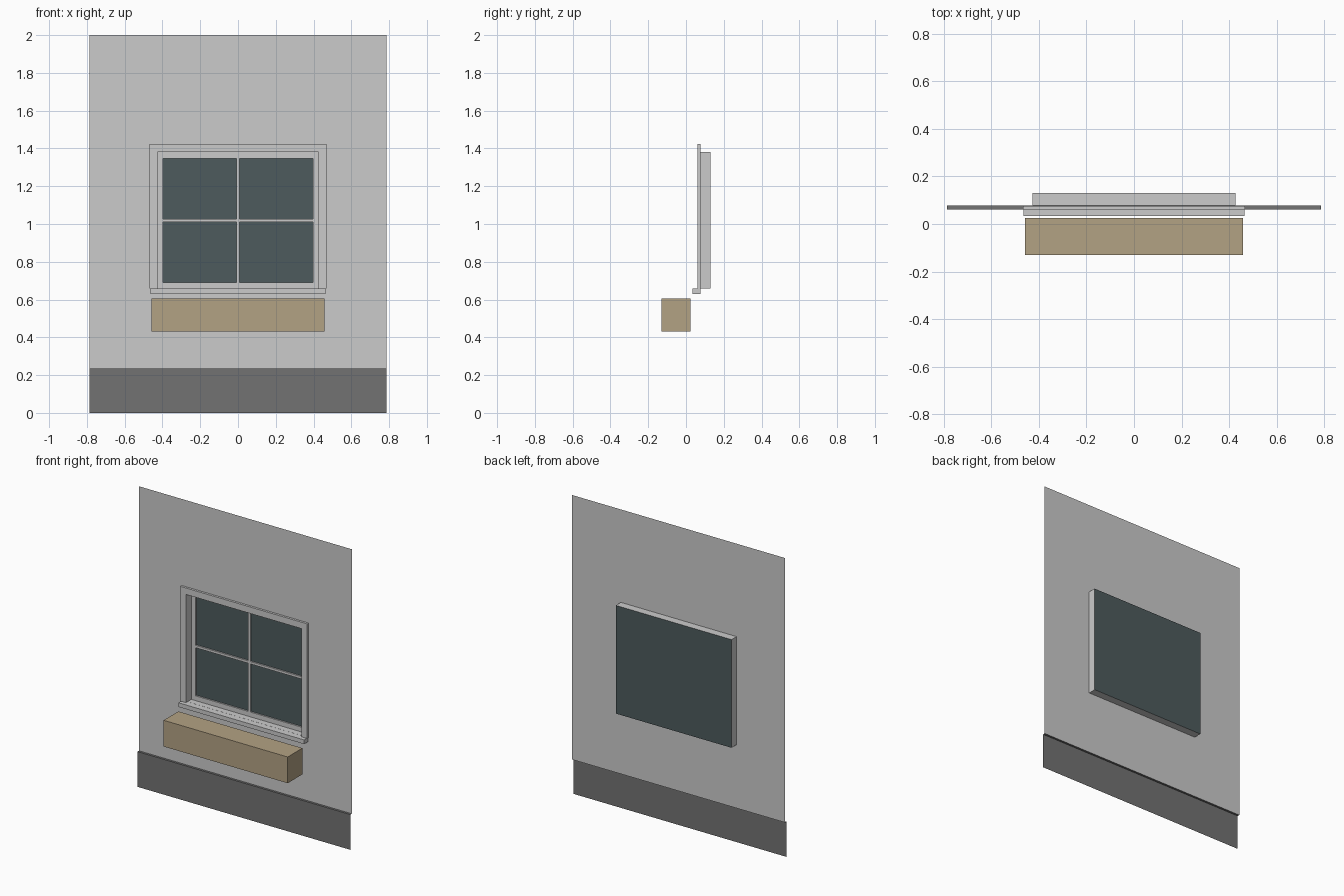
import bpy

if "Cube" in bpy.data.objects:
    bpy.data.objects.remove(bpy.data.objects["Cube"])

WALL_Y, PLINTH_Y, CASING_Y, FRAME_Y, GLASS_Y = 0.077, 0.062, 0.061, 0.118, 0.13
HALF_W = 0.786                        # wall half width
OX, OZ0, OZ1 = 0.427, 0.658, 1.38     # window opening
GX, GZ0, GZ1 = 0.396, 0.69, 1.347     # visible glass
PLINTH_Z = 0.235


def material(name, rgb):
    m = bpy.data.materials.new(name)
    m.diffuse_color = (*rgb, 1)
    m.use_nodes = True
    m.node_tree.nodes["Principled BSDF"].inputs["Base Color"].default_value = m.diffuse_color
    return m


def mesh(name, verts, faces, mat=None):
    me = bpy.data.meshes.new(name)
    me.from_pydata(verts, [], faces)
    me.update()
    ob = bpy.data.objects.new(name, me)
    bpy.context.collection.objects.link(ob)
    if mat:
        me.materials.append(mat)
    return ob


def box(name, x0, x1, y0, y1, z0, z1, mat=None):
    v = [(x, y, z) for z in (z0, z1) for y in (y0, y1) for x in (x0, x1)]
    f = [(0, 2, 3, 1), (4, 5, 7, 6), (0, 1, 5, 4),
         (2, 6, 7, 3), (0, 4, 6, 2), (1, 3, 7, 5)]
    return mesh(name, v, f, mat)


def rect(x, z0, z1, y):
    return [(-x, y, z0), (x, y, z0), (x, y, z1), (-x, y, z1)]


RING = [(i, (i + 1) % 4, (i + 1) % 4 + 4, i + 4) for i in range(4)]

dark = material("plinth_grey", (0.17, 0.17, 0.17))
glass = material("glass", (0.075, 0.105, 0.11))
wood = material("wood", (0.45, 0.36, 0.23))

# Thin wall with a window hole, above the plinth
mesh("wall", rect(HALF_W, PLINTH_Z, 2, WALL_Y) + rect(OX, OZ0, OZ1, WALL_Y), RING)

# Plinth skin with its narrow top ledge
px = HALF_W
mesh("plinth",
     [(-px, PLINTH_Y, 0), (px, PLINTH_Y, 0), (px, PLINTH_Y, PLINTH_Z),
      (-px, PLINTH_Y, PLINTH_Z), (px, WALL_Y, PLINTH_Z), (-px, WALL_Y, PLINTH_Z)],
     [(0, 1, 2, 3), (3, 2, 4, 5)], dark)

# Recess lining through to the glass
mesh("window_reveal", rect(OX, OZ0, OZ1, GLASS_Y) + rect(OX, OZ0, OZ1, WALL_Y), RING)
mesh("window_glass", rect(OX, OZ0, OZ1, GLASS_Y), [(0, 1, 2, 3)], glass)

# Sash: outer frame and glazing bars
fb = GLASS_Y - 0.002
mesh("sash_frame",
     rect(OX, OZ0, OZ1, FRAME_Y) + rect(GX, GZ0, GZ1, FRAME_Y) + rect(GX, GZ0, GZ1, fb),
     RING + [tuple(i + 4 for i in f) for f in RING])
box("vertical_bar", -0.008, 0.008, FRAME_Y, fb, GZ0, GZ1)
for side, (a, b) in {"left": (-GX, -0.008), "right": (0.008, GX)}.items():
    box("horizontal_bar_" + side, a, b, FRAME_Y, fb, 1.011, 1.027)

# Casing around the opening, as one upside-down U
U = [(-0.468, OZ0), (-OX, OZ0), (-OX, OZ1), (OX, OZ1),
     (OX, OZ0), (0.468, OZ0), (0.468, 1.423), (-0.468, 1.423)]
n = len(U)
caps = [(0, 1, 2, 7), (7, 2, 3, 6), (3, 4, 5, 6)]
mesh("window_casing",
     [(x, CASING_Y, z) for x, z in U] + [(x, WALL_Y - 0.001, z) for x, z in U],
     caps + [tuple(i + n for i in reversed(c)) for c in caps]
     + [((i + 1) % n, i, i + n, (i + 1) % n + n) for i in range(n)])

# Sill and flower box
box("window_sill", -0.464, 0.464, 0.034, WALL_Y - 0.001, 0.63, OZ0)
box("flower_box", -0.458, 0.458, -0.13, 0.025, 0.43, 0.605, wood)
